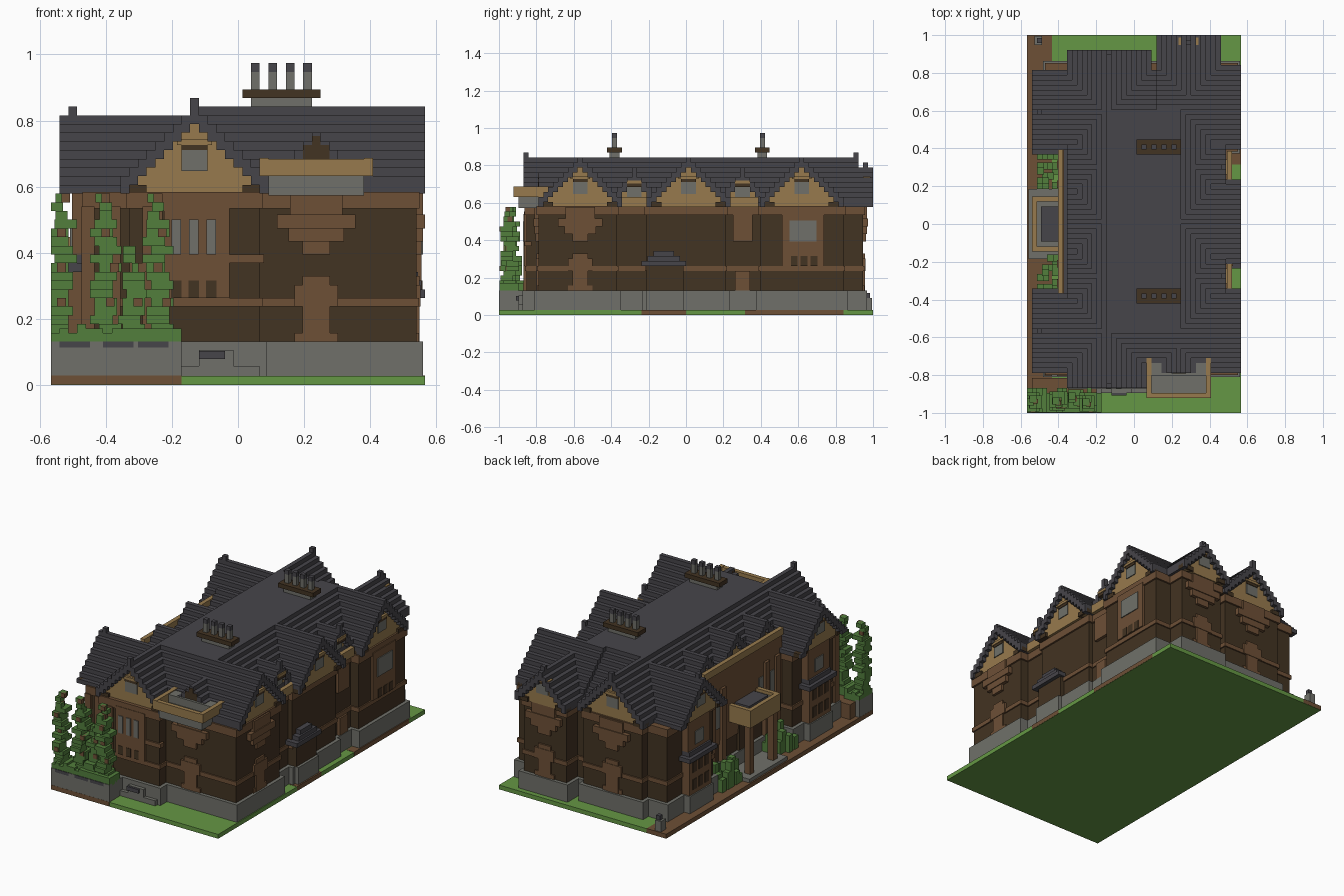
import bpy, bmesh, random
from mathutils import Matrix, Vector

cube = bpy.data.objects.get("Cube")
if cube:
    bpy.data.objects.remove(cube)
random.seed(4)

# Block grid: 43 wide, 76 deep, 37 high
V = 2 / 76
COLOURS = {
    "slate": (.062, .059, .068), "dark_timber": (.055, .033, .016),
    "brown_brick": (.155, .08, .037), "tan_wood": (.31, .195, .075),
    "stone": (.16, .163, .142), "leaf": (.085, .21, .046), "grass": (.13, .31, .058),
}
mats = {}
for name, rgb in COLOURS.items():
    m = bpy.data.materials.new(name)
    m.use_nodes = True
    m.diffuse_color = (*rgb, 1)
    m.node_tree.nodes["Principled BSDF"].inputs["Base Color"].default_value = (*rgb, 1)
    mats[name] = m

parts = {}


def box(part, mat, x0, x1, y0, y1, z0, z1):
    parts.setdefault((part, mat), []).append((x0, x1, y0, y1, z0, z1))


def on(part, mat, side, wall, a0, a1, z0, z1, d, back=1):
    """Box standing out by d from a wall plane on one side of the house."""
    s = 1 if side in "RB" else -1
    lo, hi = sorted((wall - s * back, wall + s * d))
    if side in "RL":
        box(part, mat, lo, hi, a0, a1, z0, z1)
    else:
        box(part, mat, a0, a1, lo, hi, z0, z1)


def wing(name, x0, x1, y0, y1):
    """Dark wall with stone plinth and two brick bands."""
    box(name, "dark_timber", x0, x1, y0, y1, 5, 22)
    for mat, z0, z1, o in (("stone", 1, 5, .8), ("brown_brick", 9, 10, .3),
                           ("brown_brick", 20.3, 22.2, .4)):
        box(name + "_bands", mat, x0 - o, x1 + o, y0 - o, y1 + o, z0, z1)


def gable(name, side, c, end, inner, apex, base=22, window=True, finial=0, widest=8.5):
    """Stepped roof shell with a recessed timber gable wall."""
    s = 1 if side in "RB" else -1
    depth = abs(end - inner)
    for k in range(base, apex):
        h = min(apex - k - .5, widest)
        gap = min(max(apex - k - 2.5, 0), widest - 1)
        for a0, a1 in ((c - h, c - gap), (c + gap, c + h)):
            on(name + "_roof", "slate", side, end, a0, a1, k, k + 1, 0, depth)
        if gap:
            on(name + "_infill", "tan_wood", side, end - s, c - gap, c + gap, k, k + 1, 0, depth - 2)
    if finial is not None:
        on(name + "_finial", "slate", side, end - s * finial, c - .5, c + .5, apex, apex + 1, 0, 1)
    if window:
        on(name + "_window", "stone", side, end - s, c - 1.5, c + 1.5, 24.6, 27, .2)
        on(name + "_lintel", "dark_timber", side, end - s, c - 1.5, c + 1.5, 27, 27.6, .35)
        on(name + "_lintel", "tan_wood", side, end - s, c - 2, c + 2, 27.6, 28.2, .5)
        # Eave brackets
        for d in (-1, 1):
            a = c + d * (widest - 1.5)
            on(name + "_bracket", "dark_timber", side, end - s, a - 1.5, a + 1.5, 22, 23, .5)


def oriel(name, side, wall, c):
    """Corbelled brick bay."""
    for half, z0, z1, d in ((1.6, 5, 12.5, .4), (2.5, 5, 6, .3), (2.5, 9, 11.5, .5), (1.6, 15, 18, .6),
                            (3.2, 16.5, 18, .8), (4.5, 18, 19.6, 1), (3, 19.6, 22, .8)):
        on(name, "brown_brick", side, wall, c - half, c + half, z0, z1, d)


# Ground
box("lawn", "grass", 0, 43, 0, 76, 0, 1)
for x0, x1, y0, y1 in ((-.03, 15, -.03, 5), (-.03, 5, 5, 76.03), (41, 43.03, 29, 38), (41, 43.03, 50, 70)):
    box("earth_beds", "brown_brick", x0, x1, y0, y1, .05, 1.06)

# Walls
wing("main_wall", 7, 40, 9, 69)
wing("front_wing", 4, 42, 8, 24)
wing("middle_wing", 9, 41, 30, 46)
wing("back_wing", 4, 42, 53, 70)
wing("front_bay", 9, 24, 5.6, 20)
wing("back_bay", 9, 24, 56, 72)
wing("back_corner_bay", 27, 38, 56, 74)

# Main stepped roof with flat top
for k in range(22, 32):
    d = k - 21
    e = max(d, 2)
    box("main_roof", "slate", 6 + d, 41 - d, 6 + e, 71 - e, k, k + 1)

# Gables and dormers
for name, c in (("front", 16.5), ("middle", 38.5), ("back", 61.5)):
    gable(name + "_left_hand_gable", "R", c, 43, 26, 32, finial=None)
for name, c in (("front", 16.5), ("back", 60.5)):
    gable(name + "_right_hand_gable", "L", c, 1, 18, 31, finial=1)
gable("entrance_gable", "L", 38.5, 8, 18, 31, window=False, finial=None)
gable("front_gable", "F", 16.5, 5, 20, 32)
gable("back_gable", "B", 16.5, 73, 58, 32)
gable("back_corner_gable", "B", 32.5, 76, 60, 30, finial=1, widest=6.5)
gable("front_dormer", "F", 30.5, 8, 16, 29, 24, False, None)
on("front_dormer_arch", "dark_timber", "F", 8, 29, 32, 26, 27.6, .1)
on("front_dormer_arch", "dark_timber", "F", 8, 30, 31, 27.6, 28.6, .1)
for n, c in (("near", 27.5), ("far", 49.5)):
    gable(n + "_entrance_dormer", "L", c, 8, 14, 30, 24, False, None)
    gable(n + "_dormer", "R", c, 40, 34, 29, 24, False)
    on(n + "_dormer_window", "stone", "R", 39, c - 1.5, c + 1.5, 24, 26, .2)
    on(n + "_dormer_arch", "dark_timber", "R", 40, c - 1.5, c + 1.5, 26, 26.7, .2)
    on(n + "_dormer_arch", "tan_wood", "R", 40, c - 1.5, c + 1.5, 26.7, 27.3, .3)
    on(n + "_dormer_parapet", "tan_wood", "R", 41.2, c - 3.2, c + 3.2, 22, 24, 0)
on("dormer_pier", "brown_brick", "R", 40, 48, 51, 5, 9, .7)
on("dormer_pier", "brown_brick", "R", 40, 47.5, 51.5, 15, 20.5, .7)

# Brick bays under the gables
oriel("front_oriel", "F", 8, 30.5)
oriel("side_oriel", "R", 42, 16.5)
oriel("back_oriel", "B", 72, 16.5)
oriel("back_corner_oriel", "B", 74, 32.5)

# Front bay windows
on("front_panel", "brown_brick", "F", 5.6, 13, 20.5, 10, 21, .5)
on("front_panel", "brown_brick", "F", 5.6, 20, 24.5, 14, 15, .4)
for c in (14.4, 16.4, 18.4):
    on("front_windows", "stone", "F", 5.6, c - .55, c + .55, 15, 19, .7)
    on("front_arches", "dark_timber", "F", 5.6, c - .6, c + .6, 10, 12, .6)
for x0, x1 in ((3.5, 5), (6, 8)):
    on("front_piers", "brown_brick", "F", 8, x0, x1, 5, 20.5, .6)
on("front_piers", "brown_brick", "F", 5.6, 10.5, 12.2, 5, 20.5, .6)

# Side window with arches below
on("side_panel", "brown_brick", "R", 42, 57.5, 66, 10, 21, .6)
on("side_window", "stone", "R", 42, 59, 64.5, 15, 19.2, .8)
for c in (60, 62, 64):
    on("side_arches", "dark_timber", "R", 42, c - .7, c + .7, 10, 12, .7)

# Side door canopy
for i, z in enumerate((10, 11, 12)):
    on("canopy", "slate", "R", 41, 29 + i * 1.2, 38 - i * 1.2, z, z + 1, 2 - i * .4)
on("canopy_porch", "stone", "R", 41, 30, 37.5, 1, 5, 1.7)
on("canopy_porch", "dark_timber", "R", 41, 30, 37.5, 5, 10, 1.1)

# Balcony
box("balcony_floor", "stone", 25, 36, 4, 8, 21.8, 24.1)
box("balcony_floor", "stone", 25, 36, 7.5, 10.5, 23, 25.9)
box("balcony_rail", "tan_wood", 24, 37, 3, 4, 24, 26)
for x in (24, 36):
    box("balcony_rail", "tan_wood", x, x + 1, 3, 11, 24, 26.1)

# Entrance side: screen wall, piers and porch
box("screen_wall", "brown_brick", 6.6, 7.4, 24, 53, 10, 26)
box("screen_parapet", "tan_wood", 6.2, 7.2, 24, 53, 26, 27.6)
for c in (26, 30, 46, 50):
    on("screen_piers", "brown_brick", "L", 6.6, c - .8, c + .8, 1, 22, .6)
    on("screen_windows", "stone", "L", 6.6, c + 1.1, c + 2.6, 13, 19, .2)
box("porch_hood", "tan_wood", 1, 7, 32.5, 43.5, 13, 16)
box("porch_rail", "tan_wood", 1, 2, 32.5, 43.5, 16, 17)
for y in (32.5, 42.5):
    box("porch_rail", "tan_wood", 2, 7, y, y + 1, 16, 17)
box("porch_floor", "stone", 2, 6.5, 33.5, 42.5, 16, 16.3)
box("porch_roof", "slate", 2.8, 6.5, 34.5, 41.5, 16, 16.8)
for y in (33, 41.5):
    box("porch_posts", "brown_brick", 1.5, 3, y, y + 1.5, 1, 13)
box("porch_step", "stone", .3, 7, 31, 45, 1, 1.9)
on("front_door", "dark_timber", "L", 6.6, 36, 40, 2, 11, .2)

# Bay windows on the entrance side
for name, c in (("front", 16.5), ("back", 60.5)):
    box(name + "_side_bay", "brown_brick", 2, 5, c - 4, c + 4, 5, 13)
    box(name + "_side_bay_base", "stone", 1.7, 5, c - 4.3, c + 4.3, 1, 5)
    for i in range(3):
        box(name + "_side_bay_roof", "slate", 1.2 + i * .8, 5, c - 5 + i, c + 5 - i, 13 + i, 14 + i)
    for z in (6, 10):
        for d in (-2.2, 0, 2.2):
            on(name + "_side_bay_panes", "dark_timber", "L", 2, c + d - .7, c + d + .7, z, z + 2.4, .15)
    on(name + "_side_upper", "brown_brick", "L", 4, c - 4, c + 4, 15, 22, 1.6)
    on(name + "_side_upper_window", "stone", "L", 4, c - 1.5, c + 1.5, 16, 19, 1.8)

# Garden wall, steps and gate post
box("garden_wall", "stone", 0, 15, 0, 1, 1, 5)
box("garden_wall", "stone", 14, 15, 1, 7, 1, 5)
box("garden_wall", "stone", 0, 1, 1, 5, 1, 5)
box("garden_soil", "brown_brick", 1, 14, 1, 7, 1, 4.5)
for x in (1, 6, 10):
    box("garden_wall_trim", "slate", x, x + 3.5, -.02, .5, 4.3, 5.02)
box("garden_steps", "stone", 15, 24, 4, 7, 1, 2.2)
box("garden_steps", "stone", 17, 21, 4, 7, 2.2, 4)
box("garden_steps", "slate", 17, 20, 3.5, 6, 3, 3.9)
box("gate_post", "stone", 1.5, 3, 74, 75.8, 1, 3.5)
box("gate_post", "slate", 2, 3, 74.4, 75.4, 3.5, 4.5)

# Poplars, hedge and bushes
for x, y, top in ((1.2, 2.2, 22), (6.3, 2.4, 22), (9.5, 2.8, 16), (12.3, 2.2, 22)):
    box("poplar_trunks", "brown_brick", x - .5, x + .5, y - .5, y + .5, 4, top - 2)
    for z in range(6, top):
        r = .7 if z > top - 4 else 1.3
        a, b = x + random.choice((-.5, 0, .5)), y + random.choice((-.6, 0, .6))
        box("poplar_leaves", "leaf", max(a - r, 0), a + r, max(b - r, 0), b + r, z, z + 1)
        if z % 4 == 1:
            box("bare_twigs", "brown_brick", a, a + 1, b - r - .2, b, z, z + 1)
for x in range(15):
    box("hedge", "leaf", x, x + 1, .1, random.choice((4, 5)), 4.5, random.choice((6, 6.5, 7)))
for y0 in (24.5, 45):
    for n in range(20):
        x, y = random.randint(2, 5), y0 + random.randint(0, 6)
        box("bushes", "leaf", x, x + 1.4, y, y + 1.4, 1, random.randint(3, 7))

# Chimney stacks
for y in (23.5, 53.5):
    box("chimney_base", "stone", 23, 30, y - 1, y + 1, 32, 33)
    box("chimney_shelf", "dark_timber", 22, 31, y - 1.5, y + 1.5, 33, 34)
    for x in (23, 25, 27, 29):
        box("chimney_pots", "stone", x, x + 1, y - .5, y + .5, 34, 36)
        box("chimney_caps", "slate", x, x + 1, y - .5, y + .5, 36, 37)

# Turn the collected blocks into objects
for (name, mat), boxes in parts.items():
    bm = bmesh.new()
    for x0, x1, y0, y1, z0, z1 in boxes:
        mid = Vector(((x0 + x1) / 2 - 21.5, (y0 + y1) / 2 - 38, (z0 + z1) / 2)) * V
        size = Vector((x1 - x0, y1 - y0, z1 - z0)) * V
        bmesh.ops.create_cube(bm, size=1, matrix=Matrix.Translation(mid) @ Matrix.Diagonal((*size, 1)))
    mesh = bpy.data.meshes.new(name)
    bm.to_mesh(mesh)
    bm.free()
    mesh.materials.append(mats[mat])
    bpy.context.scene.collection.objects.link(bpy.data.objects.new(name, mesh))
